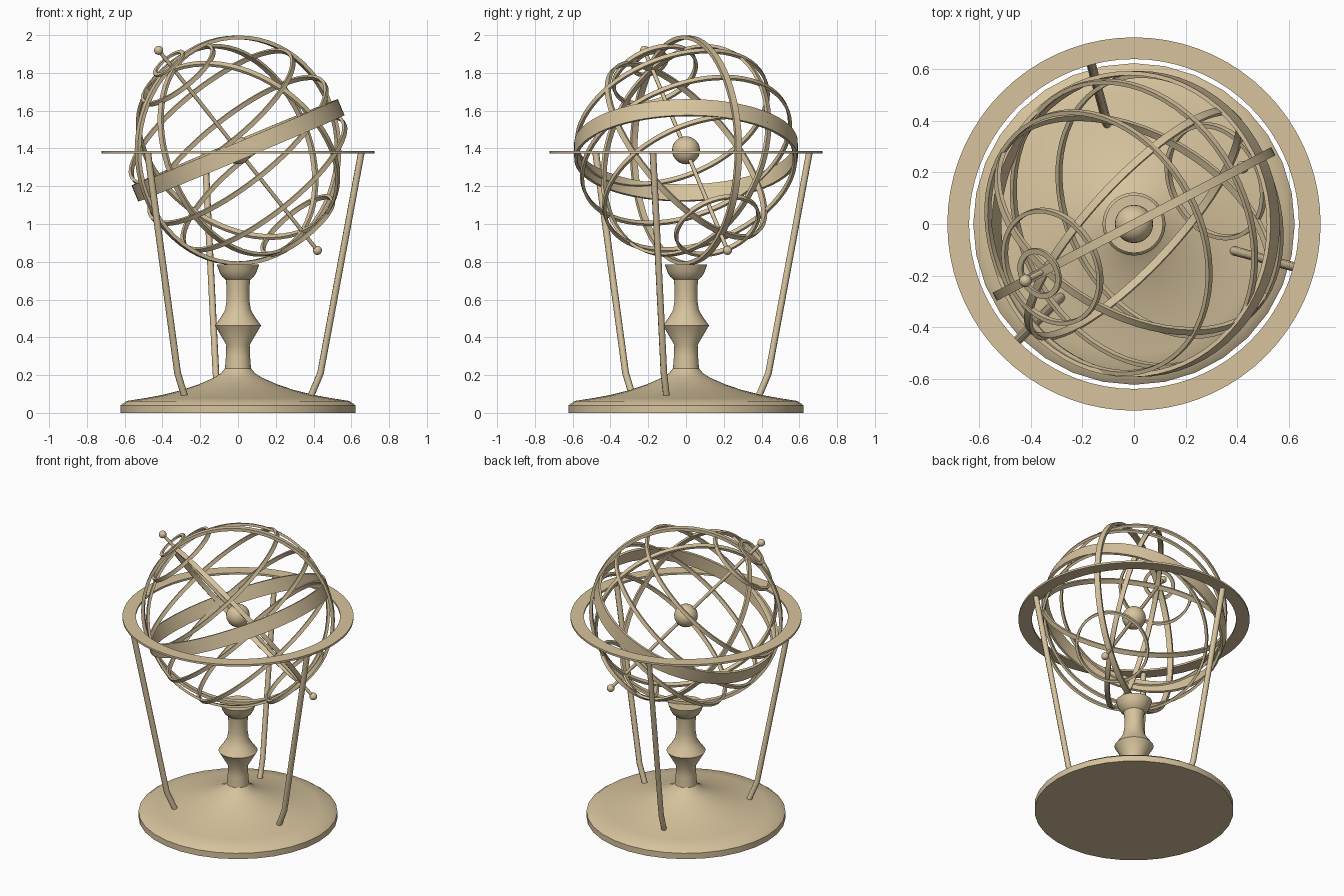
import bpy, bmesh, math
from mathutils import Vector

if "Cube" in bpy.data.objects:
    bpy.data.objects.remove(bpy.data.objects["Cube"])

brass = bpy.data.materials.new("brass")
brass.diffuse_color = (0.68, 0.55, 0.34, 1)
brass.use_nodes = True
brass.node_tree.nodes["Principled BSDF"].inputs["Base Color"].default_value = brass.diffuse_color

C = Vector((0, 0, 1.39))                              # sphere centre
POLE = Vector((-0.591, -0.309, 0.745)).normalized()   # tilted polar axis
ECL = Vector((-0.385, -0.01, 0.92)).normalized()      # ecliptic pole
UP = Vector((0, 0, 1))


def finish(name, bm, angle=35):
    bmesh.ops.recalc_face_normals(bm, faces=bm.faces)
    me = bpy.data.meshes.new(name)
    bm.to_mesh(me)
    bm.free()
    ob = bpy.data.objects.new(name, me)
    bpy.context.collection.objects.link(ob)
    me.materials.append(brass)
    bpy.ops.object.select_all(action='DESELECT')
    ob.select_set(True)
    bpy.context.view_layer.objects.active = ob
    bpy.ops.object.shade_smooth_by_angle(angle=math.radians(angle))
    return ob


def lathe(name, profile, steps, closed=False, normal=UP, centre=(0, 0, 0)):
    """Spin an (r, z) profile about an axis; closed profiles make rings."""
    bm = bmesh.new()
    rows = []
    for i in range(steps):
        a = 2 * math.pi * i / steps
        rows.append([bm.verts.new((r * math.cos(a), r * math.sin(a), z)) for r, z in profile])
    n = len(profile)
    for i in range(steps):
        p, q = rows[i], rows[(i + 1) % steps]
        for j in range(n if closed else n - 1):
            k = (j + 1) % n
            bm.faces.new((p[j], q[j], q[k], p[k]))
    if not closed:
        bm.faces.new([row[0] for row in rows])
        bm.faces.new([row[-1] for row in rows])
    ob = finish(name, bm)
    ob.rotation_mode = 'QUATERNION'
    ob.rotation_quaternion = UP.rotation_difference(normal)
    ob.location = centre
    return ob


def ring(name, normal, r_out, thick, width, offset=0.0, steps=64):
    w = width / 2
    prof = [(r_out - thick, -w), (r_out, -w), (r_out, w), (r_out - thick, w)]
    return lathe(name, prof, steps, True, normal, C + normal * offset)


def ball(name, centre, radius):
    bm = bmesh.new()
    bmesh.ops.create_uvsphere(bm, u_segments=24, v_segments=14, radius=radius)
    finish(name, bm).location = centre


def tube(name, points, radius):
    cu = bpy.data.curves.new(name, 'CURVE')
    cu.dimensions = '3D'
    cu.bevel_depth = radius
    cu.bevel_resolution = 2
    cu.use_fill_caps = True
    sp = cu.splines.new('POLY')
    sp.points.add(len(points) - 1)
    for p, co in zip(sp.points, points):
        p.co = (*co, 1)
    cu.materials.append(brass)
    ob = bpy.data.objects.new(name, cu)
    bpy.context.collection.objects.link(ob)


# Turned base and pedestal
lathe("base", [(0.622, 0), (0.622, 0.04), (0.59, 0.063), (0.50, 0.077), (0.40, 0.095),
               (0.30, 0.12), (0.21, 0.15), (0.13, 0.185), (0.09, 0.21), (0.07, 0.235)], 32)
lathe("pedestal", [(0.07, 0.22), (0.064, 0.30), (0.062, 0.36), (0.122, 0.463), (0.088, 0.51),
                   (0.068, 0.545), (0.06, 0.60), (0.06, 0.66), (0.065, 0.705), (0.085, 0.722),
                   (0.10, 0.75), (0.112, 0.785)], 32)

# Horizon ring and its three supports
lathe("horizon_ring", [(0.638, 1.374), (0.722, 1.374), (0.722, 1.387), (0.638, 1.387)], 72, True)
for i in range(3):
    a = math.radians(-15 + 120 * i)
    tube(f"support_{i + 1}", [(r * math.cos(a), r * math.sin(a), z)
                              for r, z in ((0.40, 0.09), (0.452, 0.21), (0.676, 1.378))], 0.018)

# Fixed vertical meridian
side = POLE.cross(UP).normalized()
ring("meridian_ring", side, 0.608, 0.02, 0.035)

# Colures through the poles
solstice = POLE.cross(ECL).normalized()
ring("solstitial_colure", solstice, 0.583, 0.016, 0.03)
ring("equinoctial_colure", POLE.cross(solstice).normalized(), 0.583, 0.016, 0.03)

# Equator, tropics and polar circles
for name, lat in (("equator", 0), ("north_tropic", 23.5), ("south_tropic", -23.5),
                  ("north_polar_circle", 66.5), ("south_polar_circle", -66.5)):
    t = math.radians(lat)
    ring(name, POLE, 0.583 * math.cos(t) + 0.004, 0.016, 0.024, 0.583 * math.sin(t))

# Broad ecliptic band and hour dial
ring("ecliptic_band", ECL, 0.592, 0.016, 0.092)
ring("hour_dial", POLE, 0.102, 0.022, 0.012, 0.618, 40)

# Axis with finials and the central globe
tube("polar_axis", [C - POLE * 0.71, C + POLE * 0.71], 0.011)
ball("north_finial", C + POLE * 0.711, 0.024)
ball("south_finial", C - POLE * 0.711, 0.024)
ball("central_globe", C, 0.074)
